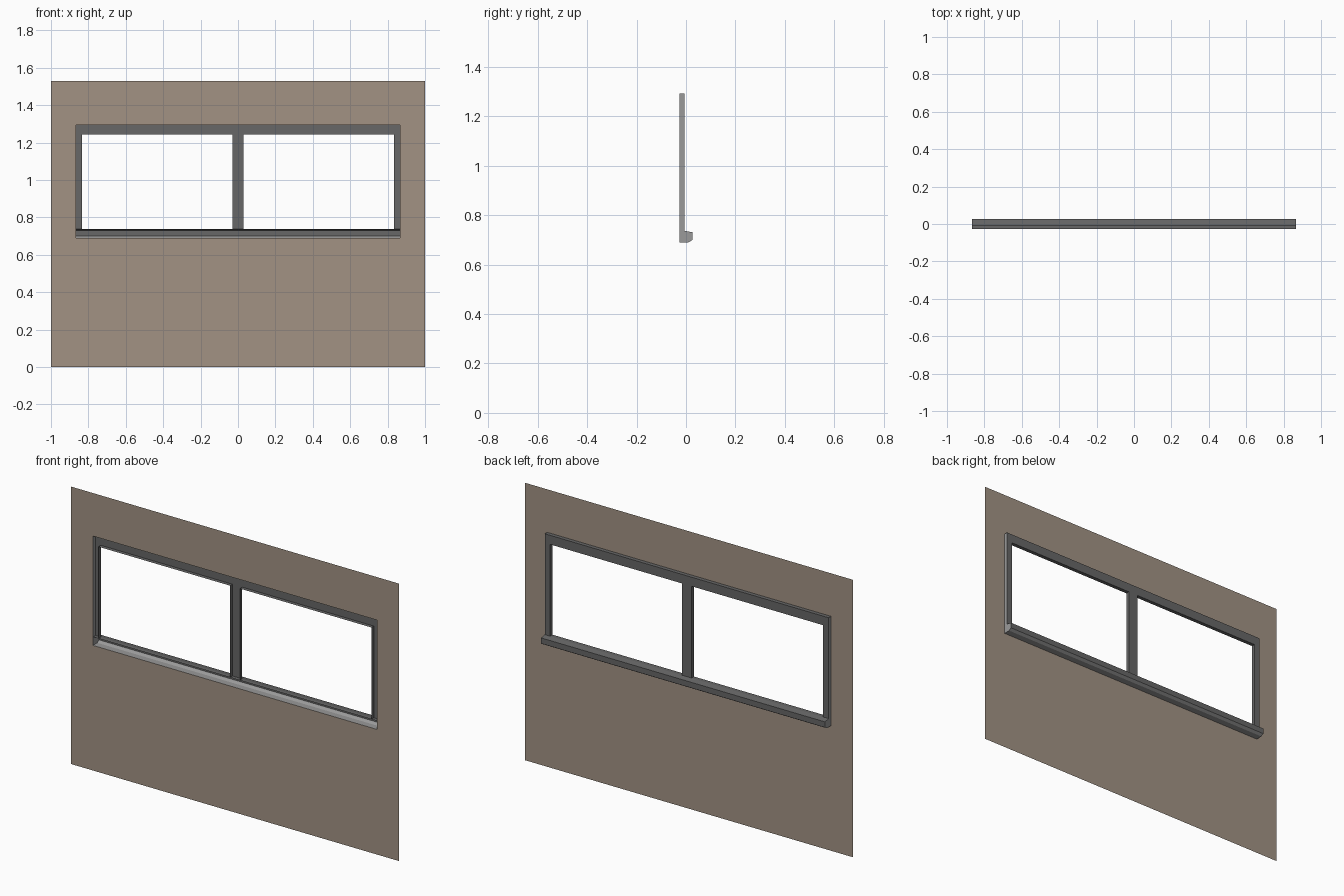
import bpy
import bmesh

cube = bpy.data.objects.get("Cube")
if cube:
    bpy.data.objects.remove(cube)


def material(name, rgb):
    m = bpy.data.materials.new(name)
    m.use_nodes = True
    m.diffuse_color = (*rgb, 1)
    m.node_tree.nodes["Principled BSDF"].inputs["Base Color"].default_value = (*rgb, 1)
    return m


wall_tan = material("wall_tan", (0.36, 0.29, 0.23))
dark_grey = material("dark_grey", (0.135, 0.135, 0.135))
light_grey = material("light_grey", (0.32, 0.32, 0.32))

FRONT, BACK, SILL_BACK = -0.027, -0.006, 0.026
OUT_X, IN_X, MID_X = 0.866, 0.833, 0.03
BOTTOM, SILL_TOP, HEAD, TOP = 0.69, 0.737, 1.243, 1.293


def finish(bm, name, mats):
    mesh = bpy.data.meshes.new(name)
    bm.to_mesh(mesh)
    bm.free()
    for m in mats:
        mesh.materials.append(m)
    obj = bpy.data.objects.new(name, mesh)
    bpy.context.collection.objects.link(obj)
    return obj


def sheet(xs, zs, y, holes):
    """Upright sheet of cells facing the back, leaving out the hole cells."""
    bm = bmesh.new()
    grid = [[bm.verts.new((x, y, z)) for z in zs] for x in xs]
    for i in range(len(xs) - 1):
        for k in range(len(zs) - 1):
            if (i, k) not in holes:
                bm.faces.new((grid[i][k], grid[i][k + 1],
                              grid[i + 1][k + 1], grid[i + 1][k]))
    bmesh.ops.delete(bm, geom=[v for v in bm.verts if not v.link_faces], context="VERTS")
    return bm


# Thin wall panel with one wide opening
bm = sheet((-1, -OUT_X, OUT_X, 1), (0, BOTTOM, TOP, 1.53), FRONT, {(1, 1)})
finish(bm, "wall_panel", [wall_tan])

# Window frame: face on the back, with inner and outer returns to the wall
bm = sheet((-OUT_X, -IN_X, -MID_X, MID_X, IN_X, OUT_X), (SILL_TOP, HEAD, TOP),
           BACK, {(1, 0), (3, 0)})
rim = [e for e in bm.edges if e.is_boundary
       and not all(abs(v.co.z - SILL_TOP) < 1e-4 for v in e.verts)]
new = bmesh.ops.extrude_edge_only(bm, edges=rim)["geom"]
for v in new:
    if isinstance(v, bmesh.types.BMVert):
        v.co.y = FRONT
bmesh.ops.recalc_face_normals(bm, faces=bm.faces)
for f in bm.faces:
    if all(abs(abs(v.co.x) - OUT_X) < 1e-4 for v in f.verts):
        f.material_index = 1
finish(bm, "window_frame", [dark_grey, light_grey])

# Projecting sill: profile swept across the width, open towards the wall
profile = [(FRONT, BOTTOM), (0.01, BOTTOM), (SILL_BACK, 0.7), (SILL_BACK, 0.731),
           (BACK, SILL_TOP), (FRONT, SILL_TOP)]
bm = bmesh.new()
ends = [[bm.verts.new((x, y, z)) for y, z in profile] for x in (-OUT_X, OUT_X)]
for i in range(len(profile) - 1):
    bm.faces.new((ends[0][i], ends[0][i + 1], ends[1][i + 1], ends[1][i]))
for end in ends:
    bm.faces.new(end)
bmesh.ops.recalc_face_normals(bm, faces=bm.faces)
bm.normal_update()
for f in bm.faces:
    if abs(f.normal.x) > 0.9 or f.calc_center_median().z < 0.698:
        f.material_index = 1
finish(bm, "window_sill", [dark_grey, light_grey])
